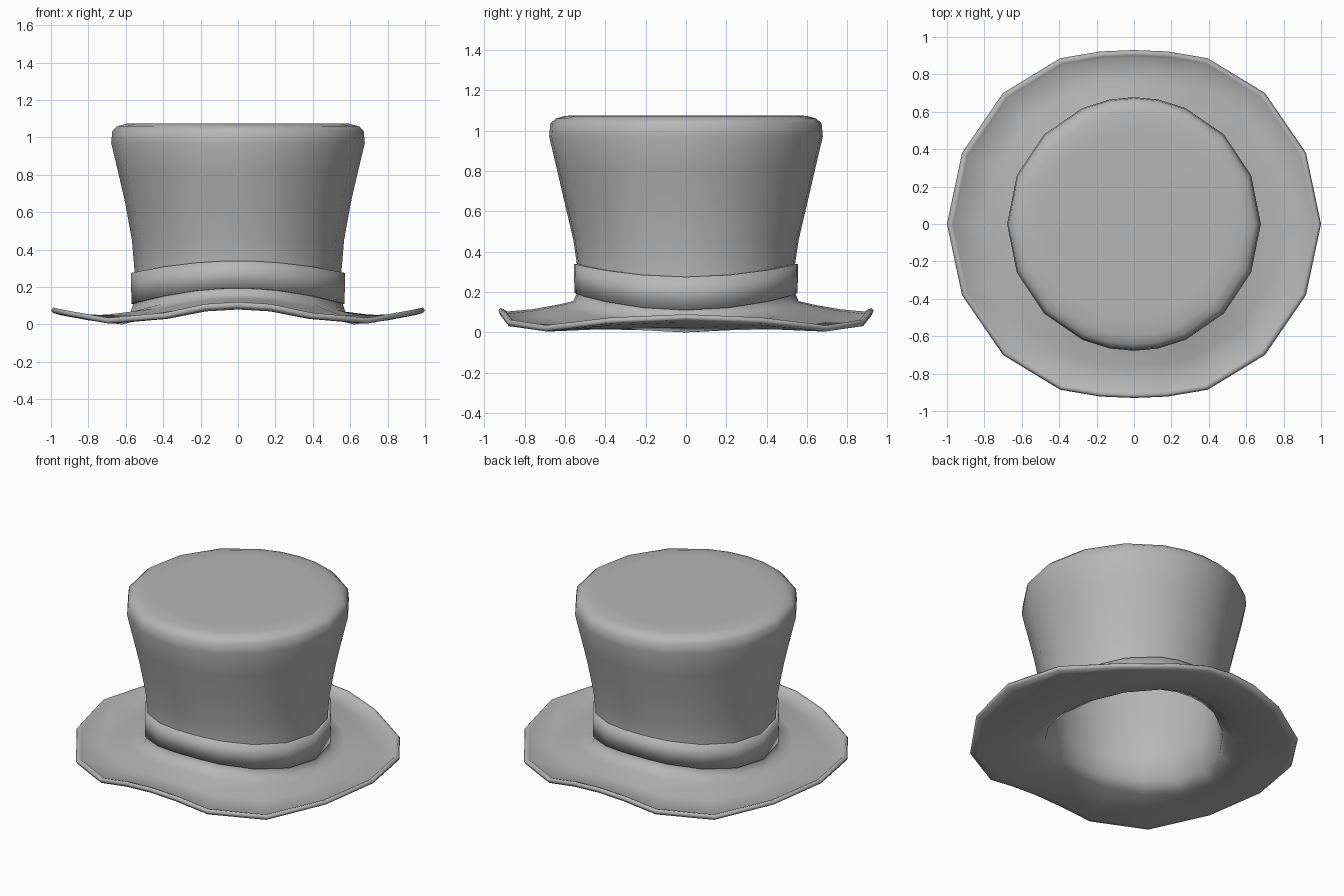
import bpy, bmesh
from math import sin, cos, pi, radians

if "Cube" in bpy.data.objects:
    bpy.data.objects.remove(bpy.data.objects["Cube"])

# One quadrant of column angles, with weights for the front/back squash and diagonal dip
ANG = [0, 22.5, 45, 66, 79, 90]
SQUASH = [0, .07, .14, .43, .86, 1]
DIP = [0, .3, 1, .75, .15, 0]
COLS = []
for q in range(4):
    for i in range(5):
        k = i if q % 2 == 0 else 5 - i
        a = radians(ANG[k])
        a = [a, pi - a, pi + a, 2 * pi - a][q]
        COLS.append((a, SQUASH[k], DIP[k]))

# Mid-grey felt
felt = bpy.data.materials.new("felt")
felt.diffuse_color = (.47, .47, .47, 1)
felt.use_nodes = True
felt.node_tree.nodes["Principled BSDF"].inputs["Base Color"].default_value = felt.diffuse_color


def ring(bm, r, z_side, z_front, squash=0.0, dip=0.0):
    verts = []
    for a, s, d in COLS:
        rr = r * (1 - squash * s)
        z = z_side + (z_front - z_side) * sin(a) ** 2 - dip * d
        verts.append(bm.verts.new((rr * cos(a), rr * sin(a), z)))
    return verts


def loft(name, rings, closed=False, angle=180):
    bm = bmesh.new()
    loops = [ring(bm, *p) for p in rings]
    pairs = list(zip(loops, loops[1:]))
    if closed:
        pairs.append((loops[-1], loops[0]))
    else:
        bm.faces.new(loops[0])
        bm.faces.new(loops[-1])
    n = len(COLS)
    for lo, hi in pairs:
        for i in range(n):
            j = (i + 1) % n
            bm.faces.new((lo[i], lo[j], hi[j], hi[i]))
    bmesh.ops.recalc_face_normals(bm, faces=bm.faces)
    me = bpy.data.meshes.new(name)
    bm.to_mesh(me)
    bm.free()
    me.materials.append(felt)
    ob = bpy.data.objects.new(name, me)
    bpy.context.collection.objects.link(ob)
    bpy.ops.object.select_all(action='DESELECT')
    ob.select_set(True)
    bpy.context.view_layer.objects.active = ob
    bpy.ops.object.shade_smooth_by_angle(angle=radians(angle))
    return ob


# Hollow crown and curled brim: inner roof, inner wall, underside, lip, top side, outer wall, flat top
loft("crown_and_brim", [
    (.58, 1.04, 1.04),
    (.64, 1.00, 1.00),
    (.60, .76, .76),
    (.54, .45, .45, .02),
    (.525, .25, .29, .03),
    (.54, .05, .135, .03),
    (.62, 0, .10, .03, .01),
    (.80, .022, .087, .05, .037),
    (.95, .05, .08, .065, .06),
    (.99, .062, .088, .07, .07),
    (1.0, .076, .108, .07, .07),
    (.988, .090, .121, .07, .07),
    (.968, .083, .114, .07, .067),
    (.955, .069, .103, .07, .063),
    (.80, .048, .115, .05, .035),
    (.65, .048, .138, .03, .01),
    (.575, .065, .155, .03),
    (.56, .11, .19, .03),
    (.553, .28, .33, .025),
    (.567, .45, .46, .015),
    (.603, .65, .65),
    (.640, .81, .81),
    (.678, .97, .97),
    (.672, 1.035, 1.035),
    (.645, 1.06, 1.06),
    (.595, 1.073, 1.073),
    (.50, 1.075, 1.075),
])

# Hat band, softly shaded over its top and bottom edges
loft("hat_band", [
    (.545, .11, .19, .03),
    (.570, .11, .195, .03),
    (.572, .275, .34, .03),
    (.540, .275, .34, .03),
], closed=True)
